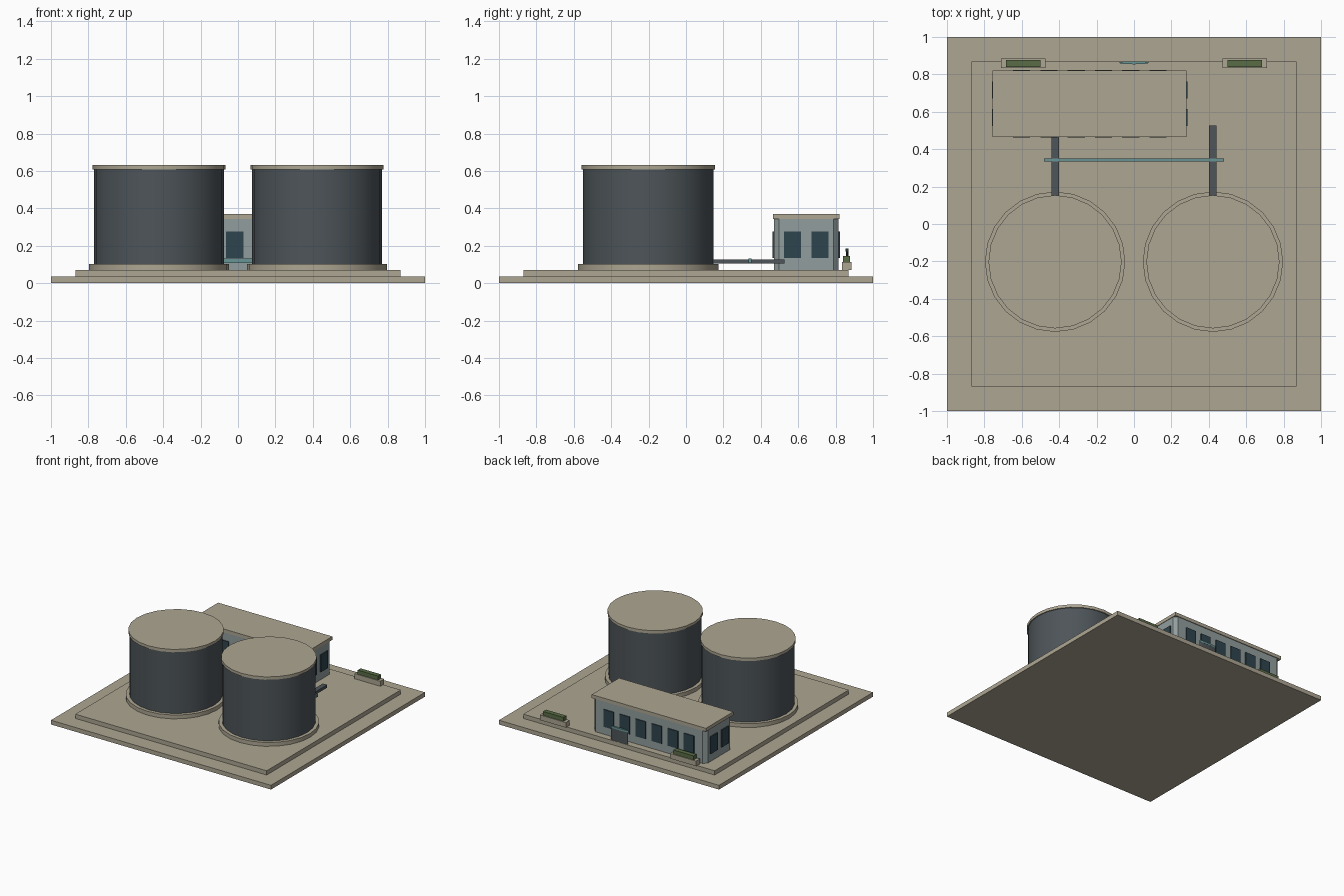
import bpy, math
from mathutils import Matrix

if "Cube" in bpy.data.objects:
    bpy.data.objects.remove(bpy.data.objects["Cube"])


def mat(name, r, g, b):
    m = bpy.data.materials.new(name)
    m.diffuse_color = (r, g, b, 1)
    m.use_nodes = True
    m.node_tree.nodes["Principled BSDF"].inputs["Base Color"].default_value = m.diffuse_color
    return m


STONE = mat("stone", 0.42, 0.38, 0.29)
STEEL = mat("dark_steel", 0.075, 0.09, 0.1)
WALL = mat("wall_grey", 0.29, 0.34, 0.34)
GLASS = mat("dark_glass", 0.028, 0.06, 0.075)
TEAL = mat("teal", 0.14, 0.3, 0.3)
GREEN = mat("leaf_green", 0.1, 0.15, 0.06)


def box(name, x, y, z, m):
    """Box from (min, max) ranges on each axis."""
    bpy.ops.mesh.primitive_cube_add(size=1)
    o = bpy.context.object
    o.name = name
    c = [(r[0] + r[1]) / 2 for r in (x, y, z)]
    s = [r[1] - r[0] for r in (x, y, z)]
    o.data.transform(Matrix.Translation(c) @ Matrix.Diagonal((*s, 1)))
    o.data.materials.append(m)
    return o


def cyl(name, cx, cy, rx, ry, z, m, sides=24):
    """Upright cylinder, optionally elliptical."""
    bpy.ops.mesh.primitive_cylinder_add(vertices=sides, radius=1, depth=1)
    o = bpy.context.object
    o.name = name
    o.data.transform(Matrix.Translation((cx, cy, (z[0] + z[1]) / 2))
                     @ Matrix.Diagonal((rx, ry, z[1] - z[0], 1)))
    o.data.materials.append(m)
    bpy.ops.object.shade_smooth_by_angle(angle=math.radians(30))
    return o


# Stepped ground slabs
box("base_slab", (-1, 1), (-1, 1), (0, 0.035), STONE)
box("upper_slab", (-0.87, 0.87), (-0.87, 0.87), (0.035, 0.07), STONE)

# Storage tanks with foot ring, lid and outlet pipe
for side, s in (("left", -1), ("right", 1)):
    x = 0.422 * s
    cyl(side + "_tank_ring", x, -0.202, 0.375, 0.375, (0.07, 0.102), STONE)
    cyl(side + "_tank_body", x, -0.202, 0.348, 0.348, (0.10, 0.612), STEEL)
    cyl(side + "_tank_lid", x, -0.202, 0.356, 0.356, (0.608, 0.632), STONE)
    box(side + "_outlet_pipe", (x - 0.02, x + 0.02), (0.12, 0.527), (0.105, 0.128), STEEL)

# Pipe joining both outlets
box("cross_pipe", (-0.48, 0.48), (0.334, 0.35), (0.107, 0.132), TEAL)

# Pump building: walls with chamfered vertical corners
X0, X1, Y0, Y1 = -0.75, 0.278, 0.47, 0.816
walls = box("building_walls", (X0, X1), (Y0, Y1), (0.07, 0.345), WALL)
bw = walls.data.attributes.new("bevel_weight_edge", 'FLOAT', 'EDGE')
for e in walls.data.edges:
    a, b = (walls.data.vertices[i].co for i in e.vertices)
    bw.data[e.index].value = 1.0 if abs(a.z - b.z) > 0.1 else 0.0
bev = walls.modifiers.new("corner_chamfer", 'BEVEL')
bev.limit_method = 'WEIGHT'
bev.width = 0.028
bev.segments = 1
box("building_roof", (-0.756, 0.282), (0.466, 0.822), (0.342, 0.37), STONE)

# Windows: six on the long walls, two on the short ones
WZ, H, P = (0.135, 0.277), 0.046, 0.008
for i in range(6):
    cx = (X0 + X1) / 2 + (i - 2.5) * 0.146
    box(f"front_window_{i}", (cx - H, cx + H), (Y0 - P, Y0 + 0.004), WZ, GLASS)
    box(f"back_window_{i}", (cx - H, cx + H), (Y1 - 0.004, Y1 + P), WZ, GLASS)
for i in range(2):
    cy = (Y0 + Y1) / 2 + (i - 0.5) * 0.146
    box(f"left_window_{i}", (X0 - P, X0 + 0.004), (cy - H, cy + H), WZ, GLASS)
    box(f"right_window_{i}", (X1 - 0.004, X1 + P), (cy - H, cy + H), WZ, GLASS)

# Thin rounded panel standing behind the building
cyl("entrance_panel", 0, 0.862, 0.078, 0.007, (0.07, 0.172), STEEL)
cyl("entrance_panel_cap", 0, 0.862, 0.08, 0.008, (0.17, 0.186), TEAL)

# Planters with hedges
for side, s in (("left", -1), ("right", 1)):
    cx = 0.592 * s
    box(side + "_planter", (cx - 0.118, cx + 0.118), (0.834, 0.884), (0.07, 0.112), STONE)
    box(side + "_hedge", (cx - 0.092, cx + 0.092), (0.84, 0.878), (0.11, 0.145), GREEN)
